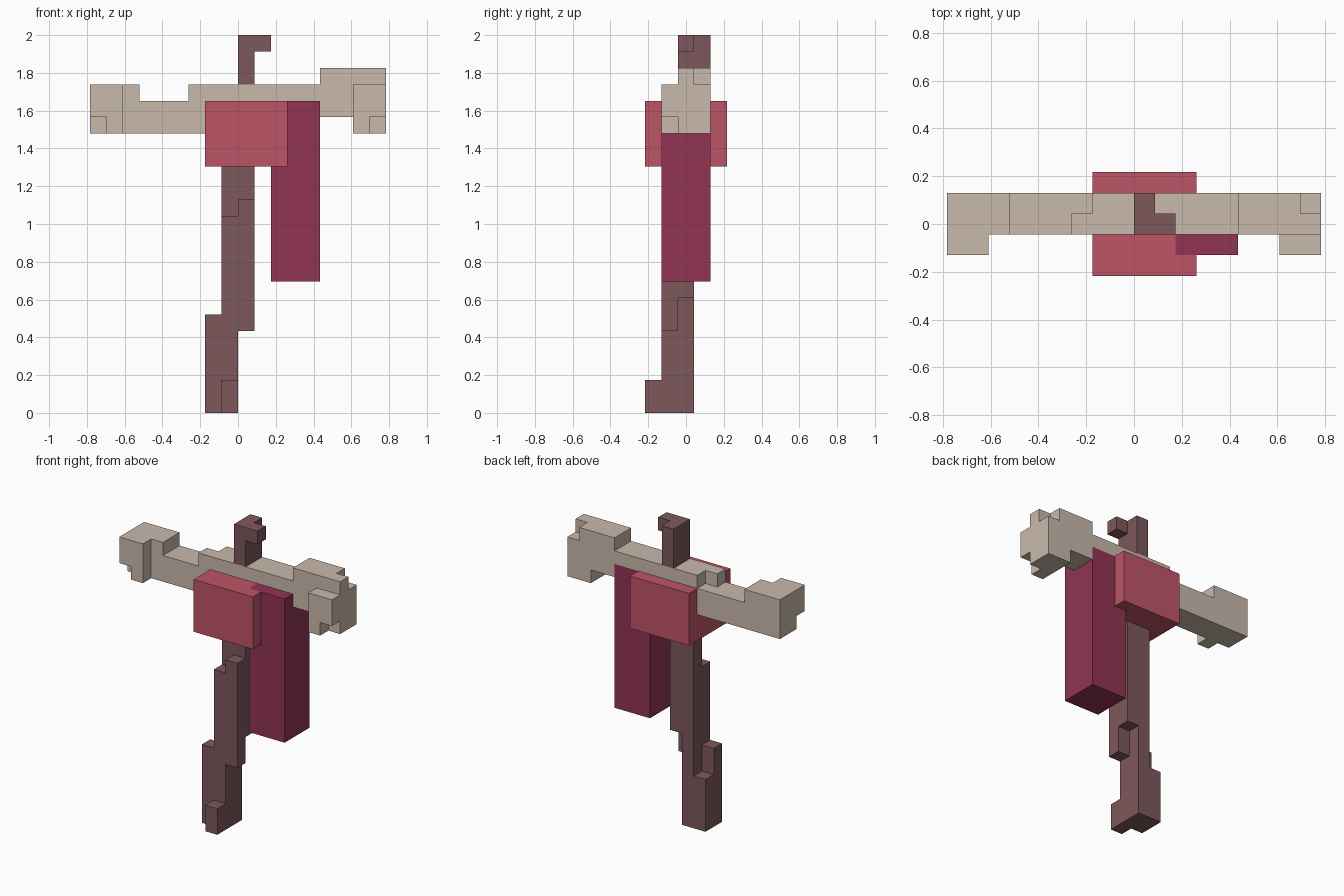
import bpy
import bmesh
from mathutils import Vector

cube = bpy.data.objects.get("Cube")
if cube:
    bpy.data.objects.remove(cube, do_unlink=True)

U = 2 / 23                            # size of one block
ORIGIN = Vector((0, -2.5, 0))
cells = {}                            # block position -> part name


def material(name, color):
    mat = bpy.data.materials.new(name)
    mat.use_nodes = True
    mat.diffuse_color = (*color, 1)
    mat.node_tree.nodes["Principled BSDF"].inputs["Base Color"].default_value = (*color, 1)
    return mat


def blocks(x, y, z):
    return [(i, j, k) for i in range(*x) for j in range(*y) for k in range(*z)]


def fill(part, x, y, z):
    for c in blocks(x, y, z):
        cells[c] = part


def cut(x, y, z):
    for c in blocks(x, y, z):
        cells.pop(c, None)


def build(part, mat):
    """Make one object from the exposed block faces of a part."""
    bm = bmesh.new()
    for cell, owner in cells.items():
        if owner != part:
            continue
        center = Vector(cell) + Vector((0.5, 0.5, 0.5)) + ORIGIN
        for axis in range(3):
            for side in (-1, 1):
                n = Vector((0, 0, 0))
                n[axis] = side
                if tuple(int(a + b) for a, b in zip(cell, n)) in cells:
                    continue
                u = Vector((0, 0, 0))
                u[(axis + 1) % 3] = 0.5
                v = n.cross(u)
                mid = center + n / 2
                corners = (mid - u - v, mid + u - v, mid + u + v, mid - u + v)
                bm.faces.new([bm.verts.new(p * U) for p in corners])
    bmesh.ops.remove_doubles(bm, verts=bm.verts, dist=U / 100)
    bmesh.ops.dissolve_limit(bm, angle_limit=0.01, verts=bm.verts, edges=bm.edges)
    mesh = bpy.data.meshes.new(part)
    bm.to_mesh(mesh)
    bm.free()
    mesh.materials.append(mat)
    bpy.context.collection.objects.link(bpy.data.objects.new(part, mesh))


# Lower pole: upper shaft, front layer, shin and toe
fill("lower_pole", (-1, 1), (2, 3), (7, 15))
fill("lower_pole", (-1, 0), (1, 2), (5, 12))
fill("lower_pole", (0, 1), (1, 2), (5, 13))
fill("lower_pole", (-1, 0), (1, 3), (0, 7))
fill("lower_pole", (-2, -1), (1, 2), (0, 6))
fill("lower_pole", (-2, -1), (2, 3), (0, 4))
fill("lower_pole", (-1, 0), (0, 1), (0, 2))

# Pole tip with its small hook
fill("pole_tip", (0, 1), (2, 4), (20, 23))
fill("pole_tip", (1, 2), (2, 3), (22, 23))

# Crossbar between the arms
fill("crossbar", (-3, 5), (2, 4), (19, 20))
cut((-3, -2), (3, 4), (19, 20))

# Right arm and hand
fill("right_arm", (-6, -2), (2, 4), (17, 19))
fill("right_arm", (-9, -6), (2, 4), (17, 20))
fill("right_arm", (-9, -7), (1, 2), (17, 20))
cut((-9, -8), (1, 2), (17, 18))

# Left arm and hand
fill("left_arm", (5, 9), (2, 4), (18, 21))
fill("left_arm", (7, 9), (2, 4), (17, 18))
fill("left_arm", (7, 9), (1, 2), (17, 20))
cut((8, 9), (1, 2), (17, 18))
cut((8, 9), (3, 4), (20, 21))

# Wrap around the middle and the long hanging cloth
fill("wrap", (-2, 3), (0, 5), (15, 19))
fill("hanging_cloth", (2, 5), (1, 4), (8, 19))

wood = material("dark_wood", (0.205, 0.098, 0.107))
bone = material("pale_beige", (0.584, 0.491, 0.413))
rose = material("rose_cloth", (0.515, 0.091, 0.136))
wine = material("wine_cloth", (0.283, 0.034, 0.087))

for name, mat in {
    "lower_pole": wood, "pole_tip": wood, "crossbar": bone, "right_arm": bone,
    "left_arm": bone, "wrap": rose, "hanging_cloth": wine,
}.items():
    build(name, mat)
